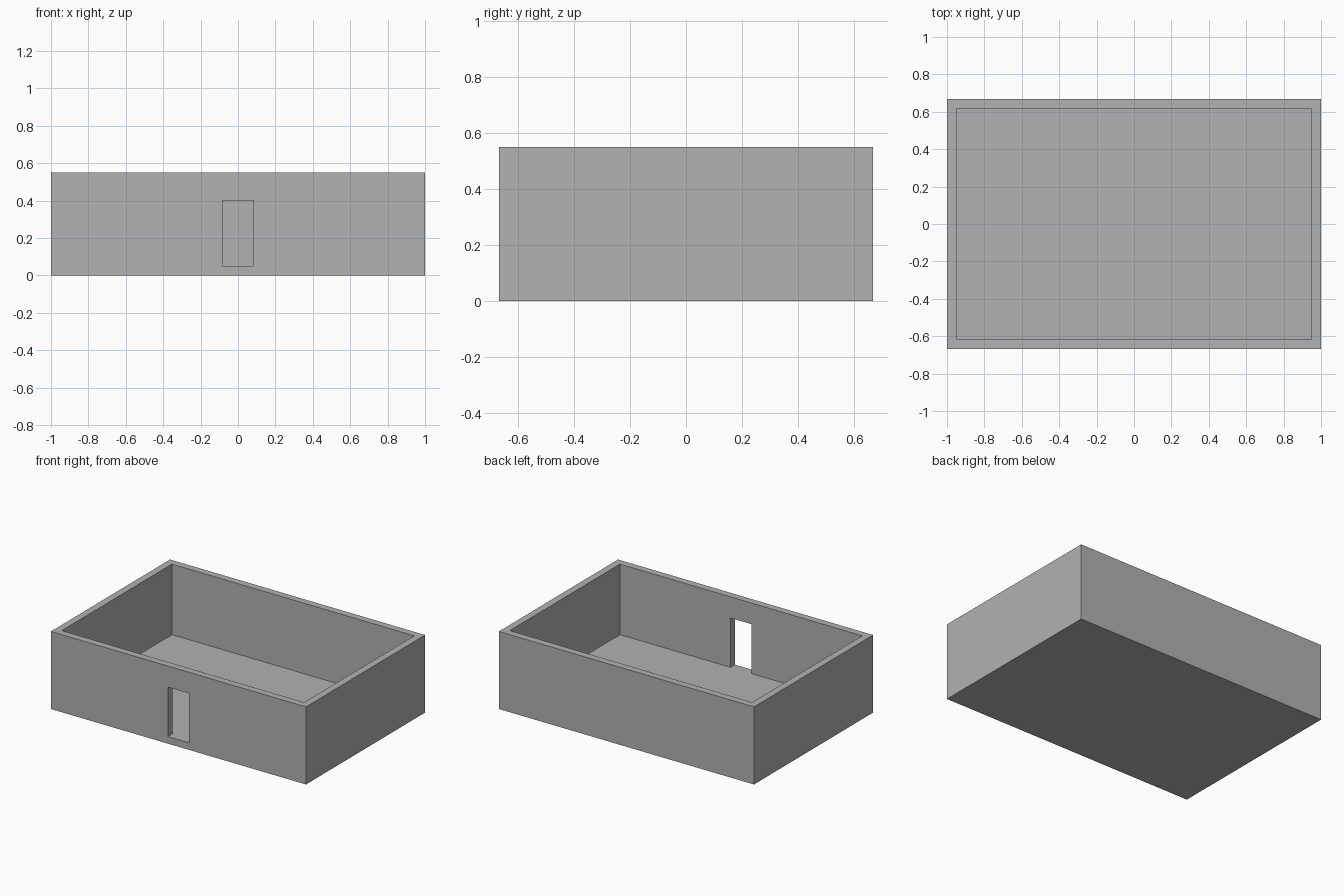
import bpy

cube = bpy.data.objects.get("Cube")
if cube:
    bpy.data.objects.remove(cube, do_unlink=True)

LENGTH, DEPTH, HEIGHT = 2.0, 1.334, 0.55
WALL = 0.05
DOOR_WIDTH, DOOR_TOP = 0.167, 0.40

grey = bpy.data.materials.new("plain_grey")
grey.use_nodes = True
colour = (0.445, 0.445, 0.445, 1)
grey.diffuse_color = colour
grey.node_tree.nodes["Principled BSDF"].inputs["Base Color"].default_value = colour


def box(name, low, high):
    """Axis-aligned box between two corners."""
    centre = [(a + b) / 2 for a, b in zip(low, high)]
    size = [b - a for a, b in zip(low, high)]
    bpy.ops.mesh.primitive_cube_add(size=1, location=centre)
    obj = bpy.context.object
    obj.name = obj.data.name = name
    obj.scale = size
    bpy.ops.object.transform_apply(location=True, rotation=False, scale=True)
    obj.data.materials.append(grey)
    return obj


def cut(target, cutter):
    """Subtract a hidden cutter from the target."""
    mod = target.modifiers.new(cutter.name, "BOOLEAN")
    mod.operation = "DIFFERENCE"
    mod.solver = "EXACT"
    mod.object = cutter
    bpy.context.view_layer.objects.active = target
    bpy.ops.object.modifier_apply(modifier=mod.name)
    bpy.data.objects.remove(cutter, do_unlink=True)


x, y = LENGTH / 2, DEPTH / 2

# Outer walls and floor slab
room = box("room_shell", (-x, -y, 0), (x, y, HEIGHT))

# Open-topped interior
cut(room, box("interior_cutter", (-x + WALL, -y + WALL, WALL),
              (x - WALL, y - WALL, HEIGHT + WALL)))

# Doorway through the front wall, level with the floor
cut(room, box("doorway_cutter", (-DOOR_WIDTH / 2, -y - WALL, WALL),
              (DOOR_WIDTH / 2, -y + 2 * WALL, DOOR_TOP)))
